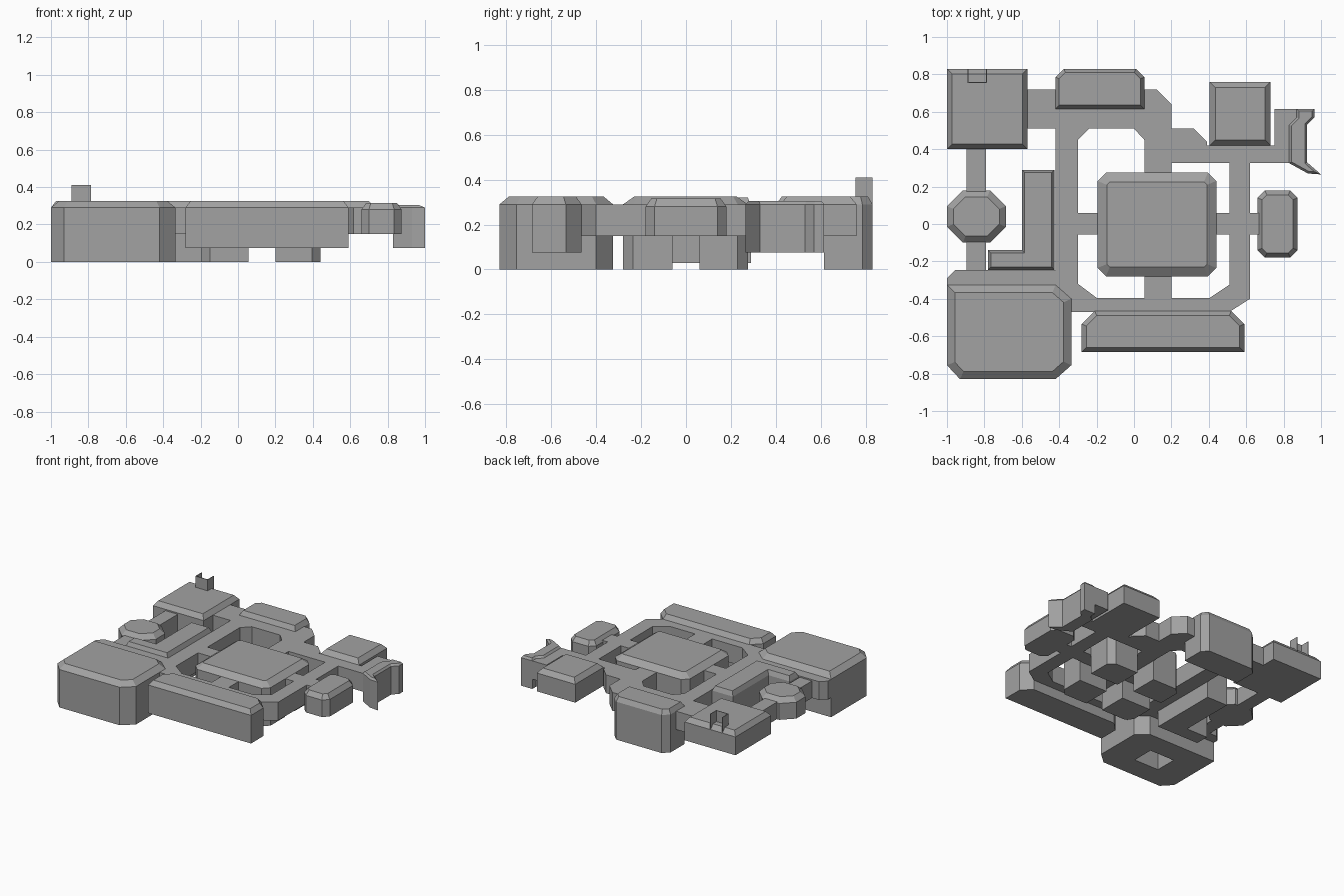
import bpy, bmesh
from mathutils import Vector

if "Cube" in bpy.data.objects:
    bpy.data.objects.remove(bpy.data.objects["Cube"])

grey = bpy.data.materials.new("dark_grey")
grey.diffuse_color = (0.36, 0.36, 0.36, 1)
grey.use_nodes = True
grey.node_tree.nodes["Principled BSDF"].inputs["Base Color"].default_value = grey.diffuse_color


def rect(x0, x1, y0, y1):
    return [(x0, y0), (x1, y0), (x1, y1), (x0, y1)]


def clipped(x0, x1, y0, y1, c):
    """Rectangle with all four corners cut by c."""
    return [(x0 + c, y0), (x1 - c, y0), (x1, y0 + c), (x1, y1 - c),
            (x1 - c, y1), (x0 + c, y1), (x0, y1 - c), (x0, y0 + c)]


def inset(pts, d):
    """Mitred inset of a counter-clockwise outline."""
    out, n = [], len(pts)
    for i in range(n):
        p, a, b = (Vector(pts[j % n]) for j in (i, i - 1, i + 1))
        u, v = (p - a).normalized(), (b - p).normalized()
        nu, nv = Vector((-u.y, u.x)), Vector((-v.y, v.x))
        out.append(tuple(p + (nu + nv) * (d / (1 + nu.dot(nv)))))
    return out


def room(name, pts, z0, z1, bevel=0.0, drop=0.035):
    """Prism with an optional sloped edge around its roof."""
    layers = [(pts, z0), (pts, z1)]
    if bevel:
        layers = [(pts, z0), (pts, z1 - drop), (inset(pts, bevel), z1)]
    bm = bmesh.new()
    rings = [[bm.verts.new((x, y, z)) for x, y in ring] for ring, z in layers]
    n = len(pts)
    for lo, hi in zip(rings, rings[1:]):
        for i in range(n):
            j = (i + 1) % n
            bm.faces.new((lo[i], lo[j], hi[j], hi[i]))
    bm.faces.new(rings[0][::-1])
    bm.faces.new(rings[-1])
    bmesh.ops.recalc_face_normals(bm, faces=bm.faces)
    me = bpy.data.meshes.new(name)
    bm.to_mesh(me)
    bm.free()
    me.materials.append(grey)
    ob = bpy.data.objects.new(name, me)
    bpy.context.collection.objects.link(ob)
    return ob


def holed_slab(name, loops, z0, z1):
    """Flat slab whose later loops are holes in the first."""
    cu = bpy.data.curves.new(name, 'CURVE')
    cu.dimensions, cu.fill_mode = '2D', 'BOTH'
    cu.extrude = (z1 - z0) / 2
    for loop in loops:
        sp = cu.splines.new('POLY')
        sp.points.add(len(loop) - 1)
        for pt, (x, y) in zip(sp.points, loop):
            pt.co = (x, y, 0, 1)
        sp.use_cyclic_u = True
    ob = bpy.data.objects.new(name, cu)
    ob.location.z = (z0 + z1) / 2
    bpy.context.collection.objects.link(ob)
    bpy.ops.object.select_all(action='DESELECT')
    ob.select_set(True)
    bpy.context.view_layer.objects.active = ob
    bpy.ops.object.convert(target='MESH')
    ob = bpy.context.view_layer.objects.active
    bpy.ops.object.shade_flat()
    ob.data.materials.clear()
    ob.data.materials.append(grey)


LOW, HALL, ROOF = 0.15, 0.29, 0.325

# Ring of corridors with four courtyards
outer = [(-0.57, 0.72), (-0.57, 0.51), (-0.42, 0.51), (-0.42, -0.47), (0.51, -0.47),
         (0.62, -0.40), (0.62, -0.055), (0.67, -0.055), (0.67, 0.06), (0.62, 0.06),
         (0.62, 0.325), (0.84, 0.325), (0.84, 0.42), (0.39, 0.42), (0.39, 0.44),
         (0.32, 0.51), (0.20, 0.51), (0.20, 0.64), (0.12, 0.72)]
courts = [
    [(-0.30, 0.06), (0.055, 0.06), (0.055, 0.45), (0, 0.51), (-0.24, 0.51), (-0.30, 0.45)],
    [(-0.30, -0.055), (-0.30, -0.32), (-0.20, -0.395), (0.055, -0.395), (0.055, -0.055)],
    [(0.20, 0.06), (0.51, 0.06), (0.51, 0.325), (0.20, 0.325)],
    [(0.20, -0.055), (0.20, -0.395), (0.405, -0.395), (0.51, -0.325), (0.51, -0.055)]]
holed_slab("corridors", [outer] + courts, LOW, HALL)

# West side corridors
room("west_corridor", rect(-0.895, -0.79, -0.25, 0.41), LOW, HALL - 0.01)
room("southwest_link", [(-1, -0.33), (-0.42, -0.33), (-0.42, -0.245),
                        (-0.955, -0.245), (-1, -0.29)], LOW, HALL)

# Central hall on four corner blocks
room("central_hall", clipped(-0.195, 0.44, -0.28, 0.275, 0.045), LOW, ROOF, 0.05)
for sx, ex, ix in ((-1, -0.195, 0.055), (1, 0.44, 0.20)):
    for sy, ey, iy in ((-1, -0.28, -0.06), (1, 0.275, 0.06)):
        c = 0.045
        block = [(ix, iy), (ex, iy), (ex, ey - sy * c), (ex - sx * c, ey), (ix, ey)]
        if sx * sy < 0:
            block.reverse()
        room("corner_block", block, 0, LOW)

# Large south-west room with a pit in its underside
sw = room("southwest_room", [(-0.93, -0.83), (-0.42, -0.83), (-0.335, -0.755), (-0.335, -0.40),
                             (-0.42, -0.325), (-1, -0.325), (-1, -0.755)], 0, ROOF, 0.042)
pit = room("pit_cutter", rect(-0.775, -0.565, -0.665, -0.495), -0.1, 0.15)
pit.hide_render = True
pit.hide_viewport = True
cut = sw.modifiers.new("pit", 'BOOLEAN')
cut.operation, cut.object, cut.solver = 'DIFFERENCE', pit, 'EXACT'

# Outer rooms
room("south_room", [(-0.28, -0.685), (0.59, -0.685), (0.59, -0.535), (0.52, -0.465),
                    (-0.21, -0.465), (-0.28, -0.535)], 0.075, ROOF, 0.025)
room("north_room", [(-0.42, 0.615), (0.055, 0.615), (0.055, 0.785), (0.01, 0.83),
                    (-0.375, 0.83), (-0.42, 0.785)], 0, ROOF, 0.02)
room("northwest_room", rect(-1, -0.57, 0.40, 0.83), LOW, ROOF, 0.027)
room("northeast_room", rect(0.405, 0.73, 0.42, 0.76), LOW, ROOF, 0.03)
room("east_room", clipped(0.66, 0.875, -0.18, 0.18, 0.04), LOW, 0.315, 0.025)
room("octagon_room", clipped(-1, -0.685, -0.10, 0.18, 0.085), LOW, 0.31, 0.035)
room("angled_room", [(-0.78, -0.245), (-0.425, -0.245), (-0.425, 0.29), (-0.60, 0.29),
                     (-0.60, -0.14), (-0.78, -0.14)], 0.03, 0.32, 0.015)

# Thin-walled roof shaft, open at the back
w = 0.005
room("roof_shaft", [(-0.89, 0.755), (-0.785, 0.755), (-0.785, 0.83), (-0.785 - w, 0.83),
                    (-0.785 - w, 0.755 + w), (-0.89 + w, 0.755 + w), (-0.89 + w, 0.83),
                    (-0.89, 0.83)], HALL, 0.41)

# East gate: annex and flared wall
room("gate_annex", rect(0.75, 0.87, 0.42, 0.615), LOW, HALL)
room("gate_wall", [(0.83, 0.325), (0.93, 0.27), (1.0, 0.265), (0.925, 0.33), (0.925, 0.53),
                   (0.965, 0.57), (0.965, 0.615), (0.87, 0.615), (0.87, 0.57), (0.83, 0.53)],
     0.075, 0.305, 0.012, 0.015)
